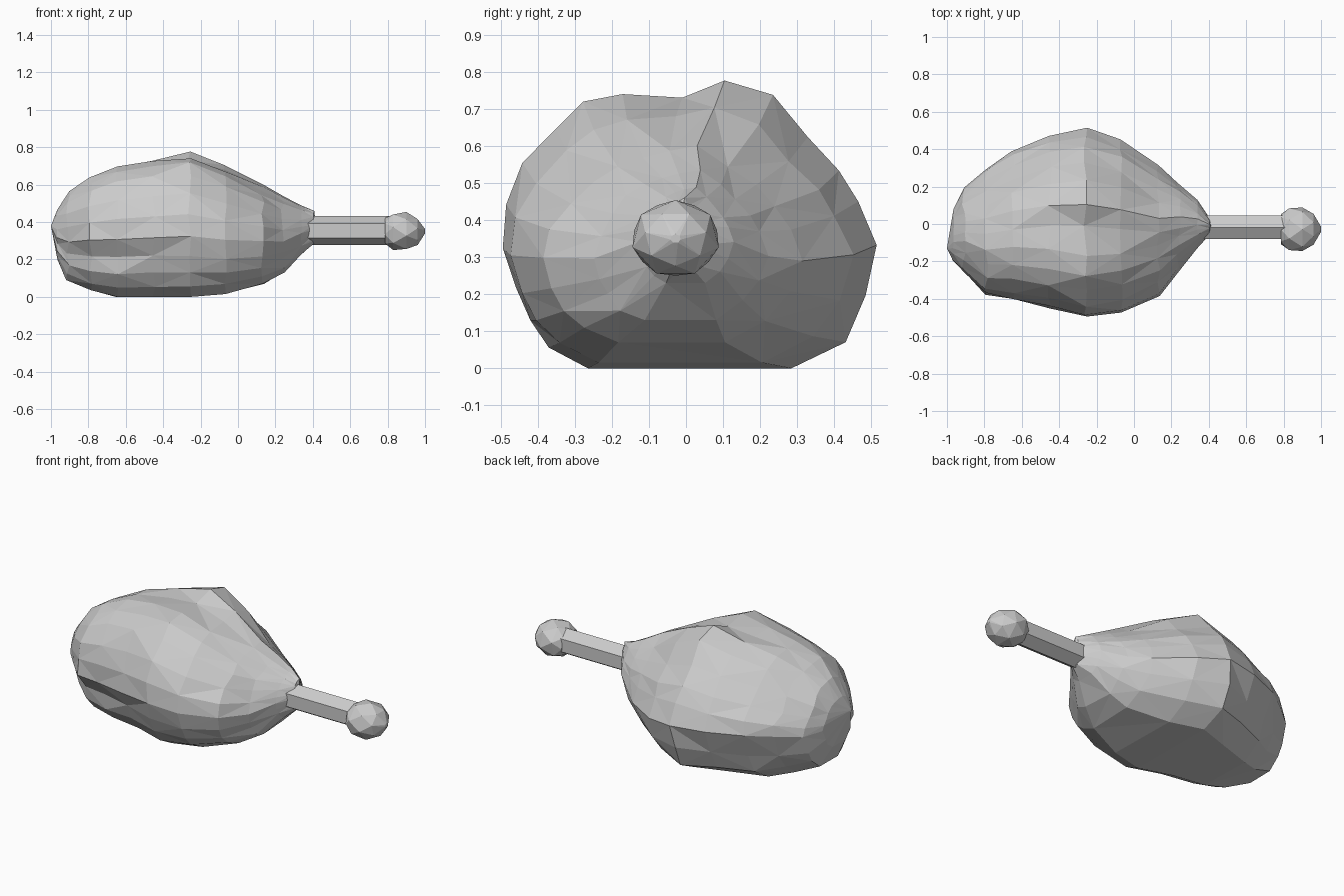
import bpy, bmesh, math, random

if "Cube" in bpy.data.objects:
    bpy.data.objects.remove(bpy.data.objects["Cube"])

random.seed(11)

grey = bpy.data.materials.new("plain grey")
grey.diffuse_color = (0.6, 0.6, 0.6, 1)
grey.use_nodes = True
grey.node_tree.nodes["Principled BSDF"].inputs["Base Color"].default_value = grey.diffuse_color


def finish(name, bm):
    bmesh.ops.recalc_face_normals(bm, faces=bm.faces)
    me = bpy.data.meshes.new(name)
    bm.to_mesh(me)
    bm.free()
    me.materials.append(grey)
    ob = bpy.data.objects.new(name, me)
    bpy.context.collection.objects.link(ob)
    return ob


# meat cross-sections (y, z): a two-lobed middle, a round neck and a creased end
MIDDLE = [(-.27, 0), (-.37, .05), (-.42, .13), (-.47, .22), (-.505, .32),
          (-.49, .44), (-.45, .55), (-.36, .65), (-.29, .72), (-.18, .745),
          (-.02, .735), (.10, .78), (.23, .745), (.33, .62), (.41, .53),
          (.465, .45), (.505, .33), (.48, .19), (.43, .07), (.28, 0)]
NECK = [(-.21, 0), (-.34, .06), (-.42, .13), (-.47, .21), (-.505, .33),
        (-.47, .44), (-.40, .55), (-.31, .64), (-.22, .70), (-.12, .735),
        (-.02, .76), (.10, .78), (.22, .70), (.31, .61), (.39, .53),
        (.45, .45), (.505, .33), (.45, .20), (.36, .09), (.20, 0)]
END = [(-.19, 0), (-.31, .05), (-.39, .13), (-.40, .24), (-.49, .34),
       (-.485, .46), (-.44, .57), (-.36, .68), (-.26, .74), (-.14, .78),
       (-.02, .77), (.10, .745), (.21, .70), (.31, .62), (.40, .53),
       (.47, .45), (.49, .37), (.40, .20), (.33, .09), (.18, 0)]

# stations: x, y min, y max, z min, z max, other section, its share
STATIONS = [(-.965, -.20, .09, .20, .47, END, 1), (-.91, -.26, .195, .09, .57, END, 1),
            (-.79, -.385, .31, .035, .645, END, 1), (-.65, -.415, .40, .0, .71, END, .8),
            (-.45, -.455, .475, .0, .75, END, .5), (-.26, -.50, .51, .0, .78, NECK, 0),
            (-.07, -.48, .45, .015, .71, NECK, .5), (.13, -.39, .32, .07, .605, NECK, 1),
            (.24, -.25, .225, .13, .54, NECK, 1), (.34, -.13, .13, .23, .49, NECK, 1),
            (.405, -.055, .03, .285, .46, NECK, 1)]

bm = bmesh.new()
rings = []
for i, (x, y0, y1, z0, z1, other, share) in enumerate(STATIONS):
    ring = []
    rough = .007 if 0 < i < len(STATIONS) - 2 else .002
    for (ay, az), (by, bz) in zip(MIDDLE, other):
        sy, sz = ay + (by - ay) * share, az + (bz - az) * share
        y = y0 + (sy + .505) / 1.01 * (y1 - y0)
        z = z0 + sz / .78 * (z1 - z0)
        # slight roughness for an irregular faceted skin
        if 0 < sz:
            y += random.uniform(-rough, rough)
            z += random.uniform(-rough, rough * (sz < .7))
        ring.append(bm.verts.new((x + random.uniform(-1, 1) * rough * 1.5, y, max(z, 0))))
    rings.append(ring)
n = len(MIDDLE)
for i, (a, b) in enumerate(zip(rings, rings[1:])):
    for j in range(n):
        k = (j + 1) % n
        if (i + j) % 2:
            bm.faces.new((a[j], a[k], b[k]))
            bm.faces.new((a[j], b[k], b[j]))
        else:
            bm.faces.new((a[j], a[k], b[j]))
            bm.faces.new((a[k], b[k], b[j]))
for ring, tip in ((rings[0], (-1, -.13, .38)), (rings[-1], (.42, -.018, .36))):
    t = bm.verts.new(tip)
    for j in range(n):
        bm.faces.new((ring[j], ring[(j + 1) % n], t))
finish("meat", bm)


def turned(name, sides, cy, cz, profile, ry, rz, twist=0):
    """Closed bar along x from (x, relative radius) stations."""
    bm = bmesh.new()
    loops = []
    for i, (x, r) in enumerate(profile):
        loops.append([bm.verts.new((x, cy + ry * r * math.sin(math.tau * (k + i * twist) / sides),
                                    cz + rz * r * math.cos(math.tau * (k + i * twist) / sides)))
                      for k in range(sides)])
    for a, b in zip(loops, loops[1:]):
        for k in range(sides):
            m = (k + 1) % sides
            if twist:
                bm.faces.new((a[k], a[m], b[k]))
                bm.faces.new((a[m], b[m], b[k]))
            else:
                bm.faces.new((a[k], a[m], b[m], b[k]))
    bm.faces.new(loops[0])
    bm.faces.new(loops[-1])
    return finish(name, bm)


# bone: six-sided shaft and a faceted knob
turned("bone_shaft", 6, -.018, .354, [(.35, 1), (.82, 1)], .073, .077)
turned("bone_knob", 7, -.028, .350,
       [(.785, .70), (.83, .98), (.90, 1.02), (.96, .72), (1.0, .12)], .117, .102, .5)
